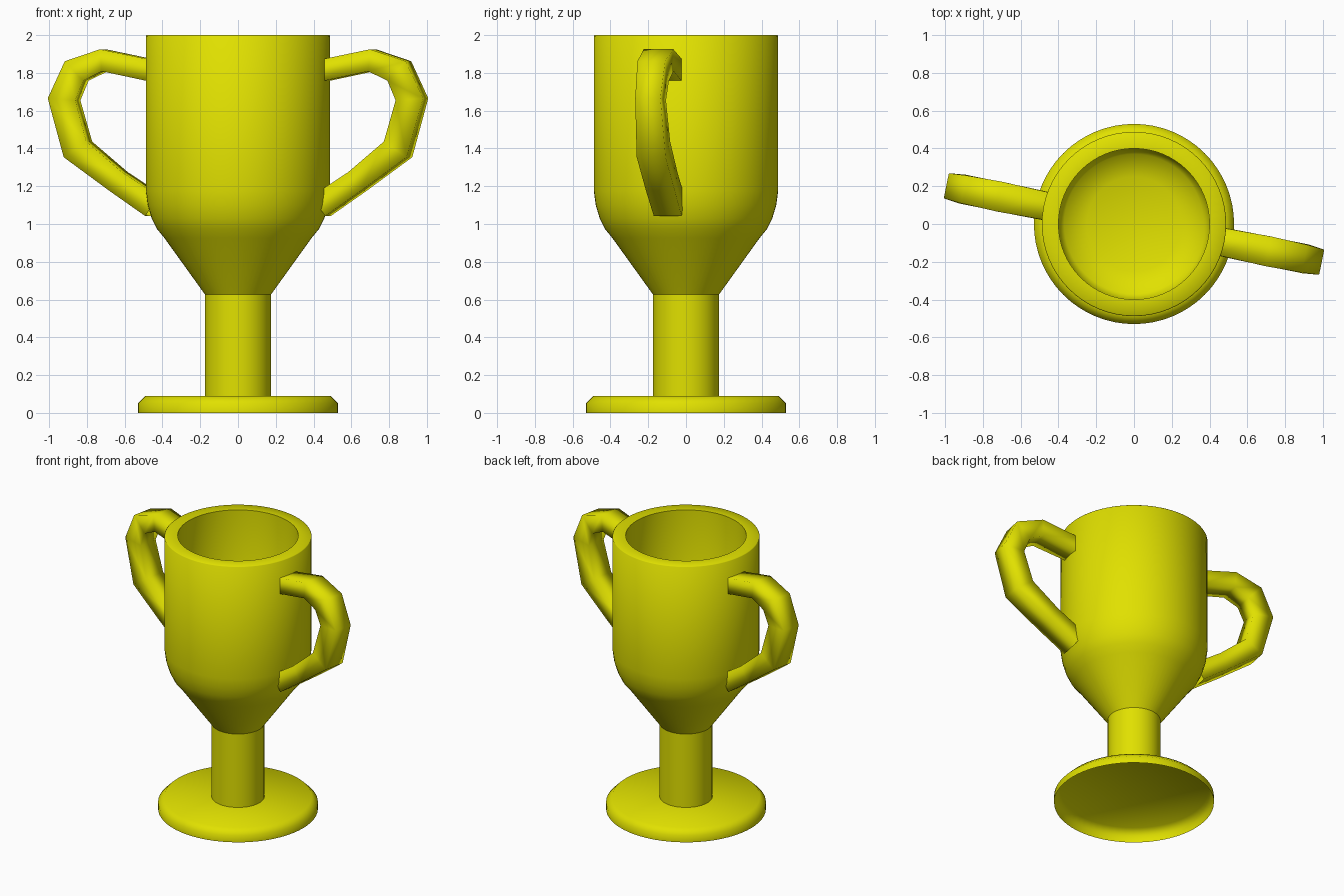
import bpy, bmesh, math
from mathutils import Vector, Matrix

if "Cube" in bpy.data.objects:
    bpy.data.objects.remove(bpy.data.objects["Cube"])

gold = bpy.data.materials.new("yellow_gold")
gold.diffuse_color = (0.75, 0.75, 0.0, 1)
gold.use_nodes = True
gold.node_tree.nodes["Principled BSDF"].inputs["Base Color"].default_value = gold.diffuse_color


def finish(name, bm, angle):
    mesh = bpy.data.meshes.new(name)
    bm.to_mesh(mesh)
    bm.free()
    mesh.materials.append(gold)
    obj = bpy.data.objects.new(name, mesh)
    bpy.context.collection.objects.link(obj)
    bpy.ops.object.select_all(action='DESELECT')
    obj.select_set(True)
    bpy.context.view_layer.objects.active = obj
    bpy.ops.object.shade_smooth_by_angle(angle=math.radians(angle))
    return obj


def lathe(name, profile, steps=64, angle=40):
    """Revolve an (radius, height) profile about z."""
    bm = bmesh.new()
    verts = [bm.verts.new((r, 0, z)) for r, z in profile]
    edges = [bm.edges.new(p) for p in zip(verts, verts[1:])]
    bmesh.ops.spin(bm, geom=verts + edges, cent=(0, 0, 0), axis=(0, 0, 1),
                   angle=math.tau, steps=steps, use_merge=True)
    bmesh.ops.remove_doubles(bm, verts=bm.verts, dist=1e-4)
    bmesh.ops.recalc_face_normals(bm, faces=bm.faces)
    return finish(name, bm, angle)


def handle(name, path, turn):
    """Sweep a mitred, smooth-shaded box section along
    (radius, height, half thickness, half width) points."""
    bm = bmesh.new()
    pts = [Vector((p[0], 0, p[1])) for p in path]
    rings = []
    for i, p in enumerate(pts):
        a = (p - pts[max(i - 1, 0)]).normalized()
        b = (pts[min(i + 1, len(pts) - 1)] - p).normalized()
        t = (a + b).normalized()
        side = Vector((t.z, 0, -t.x)) / t.dot(b if b.length else a)
        thick, wide = path[i][2:]
        rings.append([bm.verts.new(p + side * thick * s + Vector((0, wide * w, 0)))
                      for s, w in ((1, 1), (1, -1), (-1, -1), (-1, 1))])
    for u, v in zip(rings, rings[1:]):
        for k in range(4):
            n = (k + 1) % 4
            bm.faces.new((u[k], u[n], v[n], v[k]))
    bmesh.ops.recalc_face_normals(bm, faces=bm.faces)
    bmesh.ops.rotate(bm, verts=bm.verts, matrix=Matrix.Rotation(turn, 3, 'Z'))
    return finish(name, bm, 180)


# Foot: chamfered disc, hollow underneath
lathe("foot", [(0.53, 0), (0.53, 0.05), (0.49, 0.09), (0, 0.09)], angle=50)

# Stem
lathe("stem", [(0.175, 0.09), (0.175, 0.63)])

# Bowl: tapered base, straight wall, rim and inner well with a dished floor
lathe("bowl", [(0, 0.627), (0.175, 0.627), (0.39, 0.926), (0.43, 0.975),
               (0.457, 1.03), (0.478, 1.1), (0.488, 1.175), (0.488, 1.995),
               (0.483, 2.0), (0.40, 2.0), (0.40, 1.16), (0.37, 1.11),
               (0.25, 1.07), (0, 1.05)], angle=50)

# Two opposite handles, turned slightly off the x axis
path = [(0.45, 1.81, 0.057, 0.073), (0.725, 1.867, 0.056, 0.08),
        (0.872, 1.81, 0.066, 0.075), (0.94, 1.66, 0.07, 0.068),
        (0.865, 1.395, 0.07, 0.078), (0.645, 1.225, 0.06, 0.078),
        (0.45, 1.095, 0.064, 0.075)]
turn = math.radians(-11.5)
handle("right_handle", path, turn)
handle("left_handle", path, turn + math.pi)
